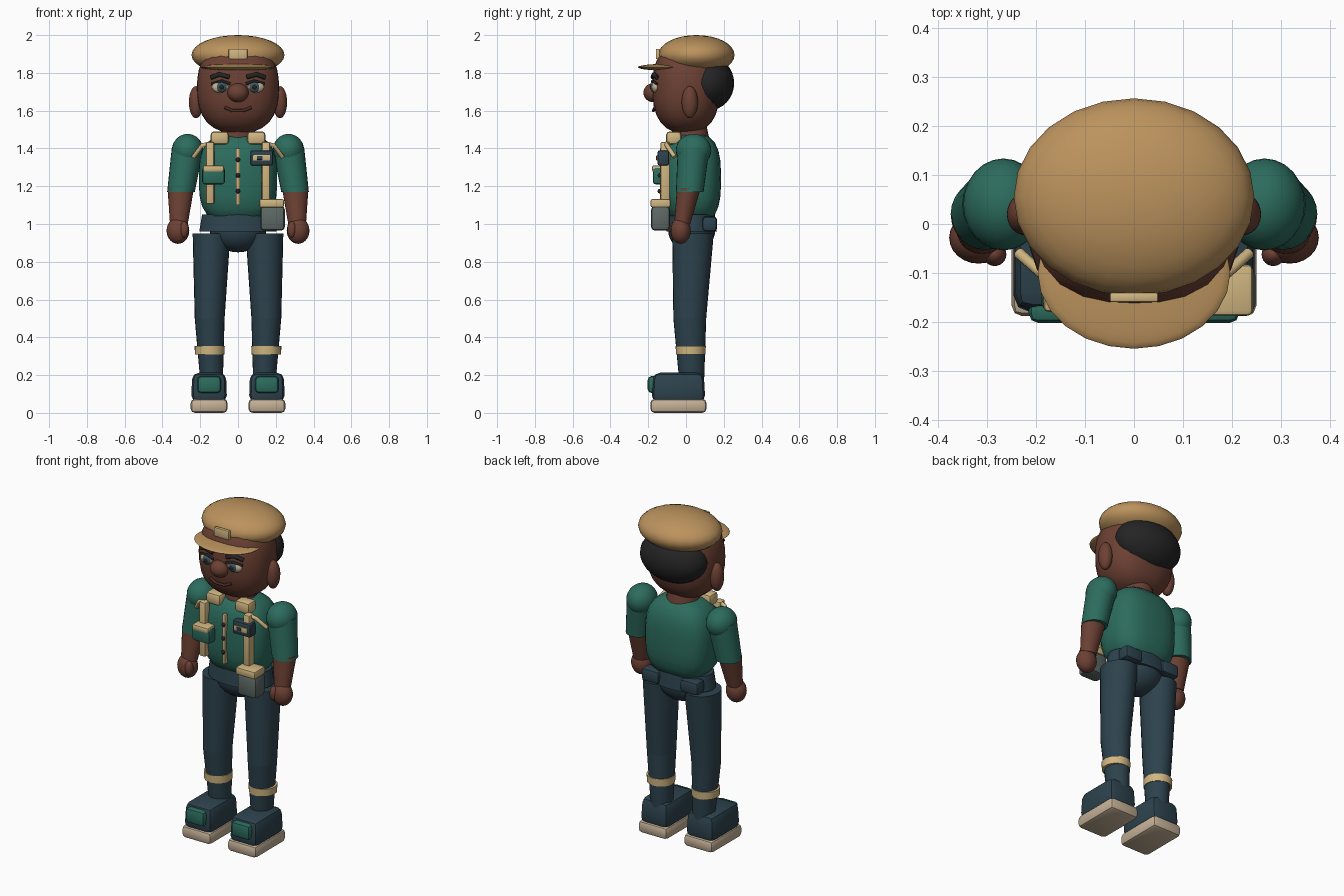
import bpy, bmesh, math
from mathutils import Vector, Matrix

default_cube = bpy.data.objects.get("Cube")
if default_cube:
    bpy.data.objects.remove(default_cube, do_unlink=True)


def material(name, red, green, blue):
    mat = bpy.data.materials.new(name)
    mat.use_nodes = True
    colour = (red, green, blue, 1)
    mat.diffuse_color = colour
    mat.node_tree.nodes["Principled BSDF"].inputs["Base Color"].default_value = colour
    return mat


TAN = material("cap tan", .5, .29, .11)
STRAP = material("pale webbing", .64, .47, .22)
CREAM = material("cream", .56, .44, .31)
SKIN = material("brown skin", .15, .052, .034)
LIP = material("dark brown", .08, .026, .018)
GREEN = material("shirt green", .025, .15, .11)
NAVY = material("trouser navy", .026, .055, .075)
BLACK = material("hair black", .018, .018, .018)
GREY = material("pouch grey", .11, .14, .13)
IRIS = material("iris blue", .04, .1, .12)


def add_object(name, data, mat):
    data.materials.append(mat)
    part = bpy.data.objects.new(name, data)
    bpy.context.collection.objects.link(part)


def add_mesh(name, bm, mat):
    bmesh.ops.recalc_face_normals(bm, faces=bm.faces)
    mesh = bpy.data.meshes.new(name)
    bm.to_mesh(mesh)
    bm.free()
    add_object(name, mesh, mat)


def ball(name, centre, radii, mat, power=2):
    """Ellipsoid; a higher power makes it squarer."""
    bm = bmesh.new()
    bmesh.ops.create_uvsphere(bm, u_segments=24, v_segments=16, radius=1)
    for vert in bm.verts:
        vert.co /= sum(abs(value) ** power for value in vert.co) ** (1 / power)
    bm.transform(Matrix.Translation(centre) @ Matrix.Diagonal((*radii, 1)))
    add_mesh(name, bm, mat)


def box(name, centre, size, mat, bevel=.01, taper=1):
    """Rounded box; taper narrows its top."""
    bm = bmesh.new()
    bmesh.ops.create_cube(bm, size=1)
    for vert in bm.verts:
        if vert.co.z > 0:
            vert.co.xy *= taper
    bm.transform(Matrix.Translation(centre) @ Matrix.Diagonal((*size, 1)))
    bmesh.ops.bevel(bm, geom=bm.edges[:], offset=bevel, segments=2,
                    profile=.5, affect='EDGES')
    add_mesh(name, bm, mat)


def limb(name, top, top_radius, bottom, bottom_radius, mat, depth=1):
    """Tapered tube with level ends; depth scales it front to back."""
    bm = bmesh.new()
    sides = 24
    rings = []
    for centre, radius in ((top, top_radius), (bottom, bottom_radius)):
        ring = []
        for i in range(sides):
            angle = math.tau * i / sides
            offset = Vector((math.cos(angle), math.sin(angle) * depth, 0))
            ring.append(bm.verts.new(Vector(centre) + offset * radius))
        bm.faces.new(ring)
        rings.append(ring)
    upper, lower = rings
    for i in range(sides):
        bm.faces.new((upper[i - 1], upper[i], lower[i], lower[i - 1]))
    add_mesh(name, bm, mat)


def tube(name, points, radius, mat):
    curve = bpy.data.curves.new(name, 'CURVE')
    curve.dimensions = '3D'
    curve.bevel_depth = radius
    curve.bevel_resolution = 2
    curve.use_fill_caps = True
    spline = curve.splines.new('POLY')
    spline.points.add(len(points) - 1)
    for point, position in zip(spline.points, points):
        point.co = (*position, 1)
    add_object(name, curve, mat)


# Head, neck and hair
ball("head", centre=(0, 0, 1.72), radii=(.217, .178, .24), mat=SKIN, power=2.5)
limb("neck", top=(0, .02, 1.56), top_radius=.08,
     bottom=(0, .03, 1.42), bottom_radius=.1, mat=SKIN)
ball("hair", centre=(0, .115, 1.745), radii=(.208, .14, .145), mat=BLACK)
ball("nose", centre=(0, -.175, 1.695), radii=(.056, .05, .05), mat=SKIN)
tube("mouth", points=[(-.07, -.165, 1.617), (-.03, -.173, 1.6),
                      (.03, -.173, 1.6), (.07, -.165, 1.617)], radius=.008, mat=LIP)

# Cap
ball("cap_dome", centre=(0, .055, 1.895), radii=(.246, .202, .105), mat=TAN)
ball("cap_brim", centre=(0, -.1, 1.83), radii=(.197, .155, .018), mat=TAN)
box("cap_badge", centre=(0, -.15, 1.9), size=(.1, .02, .055), mat=STRAP, bevel=.005)

# Torso, belt and pelvis
ball("shirt", centre=(0, .03, 1.24), radii=(.207, .155, .24), mat=GREEN, power=3)
limb("belt", top=(0, .03, 1.05), top_radius=.19,
     bottom=(0, .03, .96), bottom_radius=.205, mat=NAVY, depth=.65)
ball("pelvis", centre=(0, .03, .97), radii=(.15, .125, .12), mat=NAVY)

# Shirt front
box("placket", centre=(0, -.125, 1.25), size=(.022, .025, .3), mat=STRAP, bevel=.004)
for step in (-1, 0, 1):
    ball("button", centre=(0, -.14, 1.257 + step * .083),
         radii=(.012, .01, .012), mat=BLACK)
box("chest_pocket", centre=(-.13, -.14, 1.255), size=(.12, .07, .09),
    mat=GREEN, bevel=.014)
box("pocket_flap", centre=(-.13, -.14, 1.293), size=(.11, .08, .035), mat=STRAP)
box("radio_case", centre=(.125, -.12, 1.35), size=(.12, .06, .08), mat=NAVY)
box("radio_label", centre=(.125, -.15, 1.35), size=(.09, .01, .03),
    mat=STRAP, bevel=.002)
box("radio_window", centre=(.115, -.155, 1.35), size=(.03, .01, .02),
    mat=NAVY, bevel=.002)
box("hip_pouch", centre=(.183, -.135, 1.03), size=(.13, .1, .13), mat=GREY, bevel=.02)
box("hip_pouch_lid", centre=(.178, -.135, 1.11), size=(.13, .105, .045), mat=STRAP)

for side, s in (("left", 1), ("right", -1)):
    # Ears, eyes and brows
    ball(side + "_ear", centre=(s * .222, .02, 1.645), radii=(.038, .043, .085), mat=SKIN)
    ball(side + "_eye", centre=(s * .09, -.16, 1.725), radii=(.048, .022, .032), mat=CREAM)
    ball(side + "_iris", centre=(s * .087, -.172, 1.725), radii=(.028, .016, .028), mat=IRIS)
    ball(side + "_pupil", centre=(s * .087, -.182, 1.725), radii=(.014, .01, .014), mat=BLACK)
    tube(side + "_eyelid", points=[(s * .04, -.176, 1.742), (s * .085, -.178, 1.758),
                                   (s * .14, -.155, 1.742)], radius=.007, mat=BLACK)
    tube(side + "_brow", points=[(s * .045, -.176, 1.778), (s * .1, -.17, 1.792),
                                 (s * .143, -.152, 1.775)], radius=.012, mat=BLACK)

    # Collar and webbing
    box(side + "_collar", centre=(s * .097, -.065, 1.455), size=(.097, .08, .07),
        mat=STRAP, bevel=.018)
    box(side + "_strap", centre=(s * .148, -.11, 1.27), size=(.045, .05, .33), mat=STRAP)
    tube(side + "_shoulder_cord", points=[(s * .15, -.105, 1.425), (s * .19, -.1, 1.415),
                                          (s * .235, -.06, 1.355)], radius=.012, mat=STRAP)

    # Arm
    ball(side + "_shoulder", centre=(s * .267, .04, 1.39), radii=(.083, .094, .087), mat=GREEN)
    limb(side + "_sleeve", top=(s * .267, .04, 1.4), top_radius=.084,
         bottom=(s * .302, .02, 1.17), bottom_radius=.073, mat=GREEN)
    limb(side + "_forearm", top=(s * .303, .015, 1.19), top_radius=.07,
         bottom=(s * .313, -.02, 1), bottom_radius=.047, mat=SKIN, depth=.9)
    ball(side + "_hand", centre=(s * .318, -.028, .965), radii=(.06, .053, .07), mat=SKIN)
    ball(side + "_thumb", centre=(s * .285, -.062, .97), radii=(.024, .024, .043), mat=SKIN)

    # Leg
    box(side + "_back_pouch", centre=(s * .13, .125, 1), size=(.12, .08, .08),
        mat=NAVY, bevel=.02)
    limb(side + "_thigh", top=(s * .14, .037, .95), top_radius=.1,
         bottom=(s * .15, .02, .5), bottom_radius=.079, mat=NAVY, depth=1.1)
    limb(side + "_shin", top=(s * .15, .02, .5), top_radius=.079,
         bottom=(s * .14, .03, .17), bottom_radius=.06, mat=NAVY, depth=1.1)
    limb(side + "_ankle_band", top=(s * .15, .025, .355), top_radius=.08,
         bottom=(s * .15, .025, .31), bottom_radius=.078, mat=STRAP)

    # Shoe
    box(side + "_sole", centre=(s * .153, -.04, .037), size=(.195, .297, .074),
        mat=CREAM, bevel=.022)
    box(side + "_shoe", centre=(s * .153, -.04, .135), size=(.19, .285, .155),
        mat=NAVY, bevel=.035, taper=.94)
    box(side + "_toe_cap", centre=(s * .153, -.175, .15), size=(.125, .055, .09),
        mat=GREEN, bevel=.02)

# Smooth shading with crisp rims
bpy.ops.object.select_all(action='DESELECT')
for part in bpy.context.collection.objects:
    if part.type == 'MESH':
        part.select_set(True)
        bpy.context.view_layer.objects.active = part
bpy.ops.object.shade_smooth_by_angle(angle=math.radians(40))
